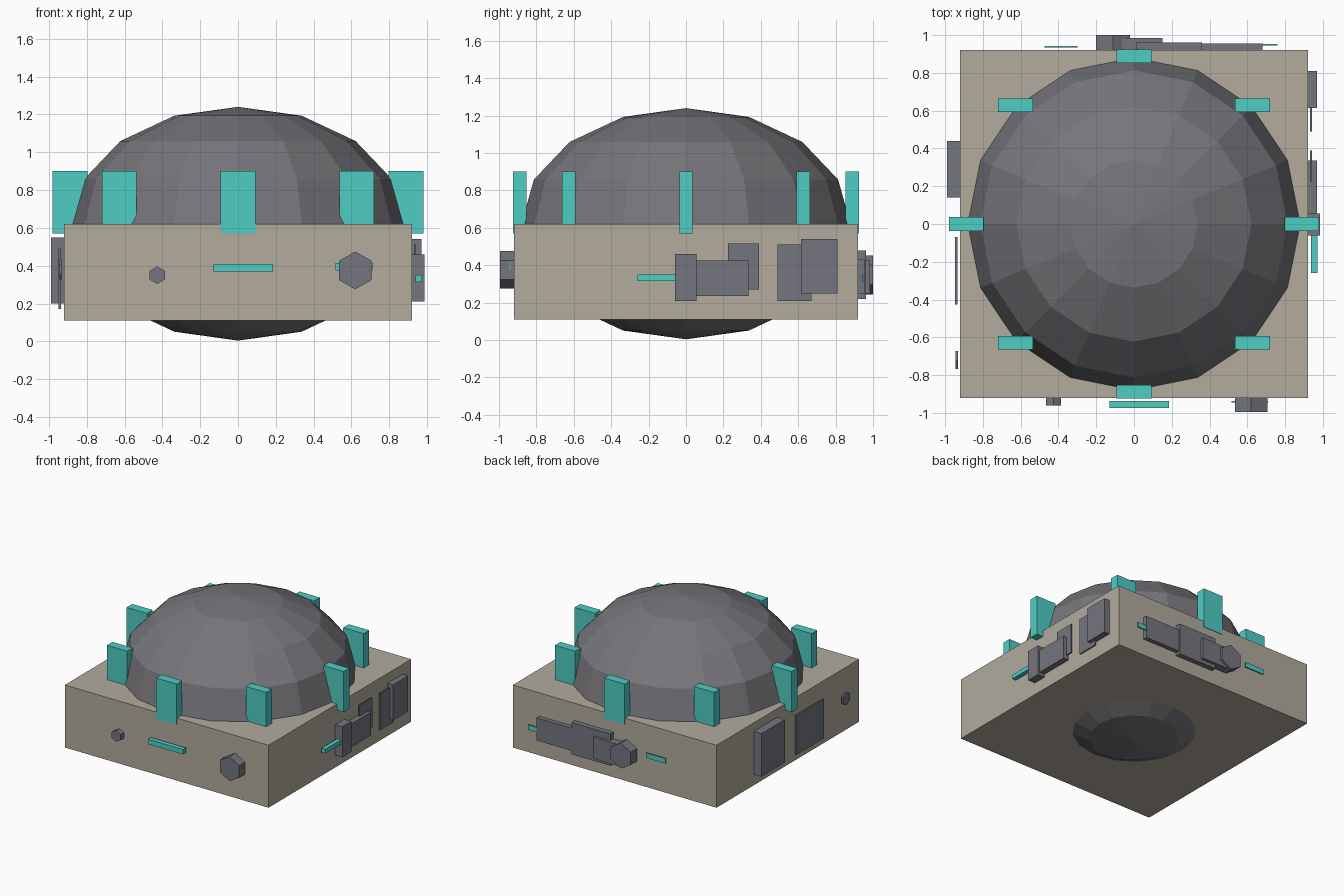
import bpy, math

if "Cube" in bpy.data.objects:
    bpy.data.objects.remove(bpy.data.objects["Cube"])


def srgb(h):
    vals = [int(h[i:i + 2], 16) / 255 for i in (0, 2, 4)]
    return [v / 12.92 if v <= 0.04045 else ((v + 0.055) / 1.055) ** 2.4 for v in vals] + [1]


def material(name, h):
    m = bpy.data.materials.new(name)
    m.diffuse_color = srgb(h)
    m.use_nodes = True
    m.node_tree.nodes["Principled BSDF"].inputs["Base Color"].default_value = m.diffuse_color
    return m


TAN = material("warm_stone", "B2AB9D")
DOME = material("dome_grey", "76757A")
PANEL = material("panel_grey", "75767E")
CYAN = material("cyan_glow", "4ECDC4")


def finish(name, mat):
    ob = bpy.context.object
    ob.name = name
    ob.data.materials.append(mat)
    return ob


def box(name, mat, xr, yr, zr):
    bpy.ops.mesh.primitive_cube_add(size=1, location=[sum(r) / 2 for r in (xr, yr, zr)])
    ob = finish(name, mat)
    for v in ob.data.vertices:
        for i, r in enumerate((xr, yr, zr)):
            v.co[i] *= r[1] - r[0]
    return ob


def hexagon(name, side, along, z, radius, near, far):
    """Six-sided boss on a wall, one corner pointing up."""
    d = (near + far) / 2
    loc = {"front": (along, -d, z), "back": (along, d, z), "left": (-d, along, z)}[side]
    rot = (math.pi / 2, 0, math.pi / 2 if side == "left" else 0)
    bpy.ops.mesh.primitive_cylinder_add(vertices=6, radius=radius, depth=far - near,
                                        location=loc, rotation=rot)
    return finish(name, PANEL)


# Square base
box("base_block", TAN, (-0.92, 0.92), (-0.92, 0.92), (0.11, 0.62))

# Faceted, flattened dome that also pokes out below
bpy.ops.mesh.primitive_uv_sphere_add(segments=16, ring_count=8, radius=1, location=(0, 0, 0.622))
dome = finish("dome", DOME)
for v in dome.data.vertices:
    v.co.x *= 0.88
    v.co.y *= 0.88
    v.co.z *= 0.618

# Ring of eight upright fins, all facing the same way
for i in range(8):
    a = i * math.pi / 4
    x, y = 0.888 * math.cos(a), 0.888 * math.sin(a)
    box(f"fin_{i + 1}", CYAN, (x - 0.092, x + 0.092), (y - 0.036, y + 0.036), (0.57, 0.90))

# Front wall
hexagon("front_large_boss", "front", 0.62, 0.375, 0.10, 0.91, 0.995)
hexagon("front_small_boss", "front", -0.427, 0.35, 0.046, 0.91, 0.962)
box("front_light_bar", CYAN, (-0.13, 0.185), (-0.975, -0.938), (0.37, 0.41))
box("front_light_plate", CYAN, (0.515, 0.71), (-0.945, -0.937), (0.375, 0.415))

# Right wall
box("right_thick_block", PANEL, (0.91, 0.985), (-0.06, 0.055), (0.21, 0.46))
box("right_middle_block", PANEL, (0.91, 0.968), (0.05, 0.335), (0.235, 0.425))
box("right_upper_plate", PANEL, (0.932, 0.942), (0.225, 0.39), (0.27, 0.515))
box("right_rear_plate", PANEL, (0.932, 0.942), (0.49, 0.67), (0.21, 0.51))
box("right_rear_block", PANEL, (0.91, 0.97), (0.615, 0.81), (0.25, 0.54))
box("right_light_bar", CYAN, (0.938, 0.972), (-0.26, -0.05), (0.315, 0.35))

# Back wall
hexagon("back_boss", "back", -0.11, 0.348, 0.104, 0.91, 1.0)
box("back_centre_block", PANEL, (-0.13, 0.15), (0.91, 0.985), (0.25, 0.425))
box("back_tall_block", PANEL, (0.01, 0.36), (0.91, 0.962), (0.22, 0.48))
box("back_long_block", PANEL, (0.3, 0.68), (0.91, 0.956), (0.245, 0.43))
box("back_light_plate_long", CYAN, (0.41, 0.76), (0.944, 0.953), (0.31, 0.35))
box("back_light_plate_short", CYAN, (-0.475, -0.30), (0.934, 0.943), (0.36, 0.40))

# Left wall
box("left_thick_block", PANEL, (-0.99, -0.91), (0.14, 0.44), (0.20, 0.55))
box("left_plate", PANEL, (-0.948, -0.935), (-0.425, -0.07), (0.17, 0.49))
hexagon("left_small_boss", "left", -0.72, 0.38, 0.054, 0.932, 0.945)
